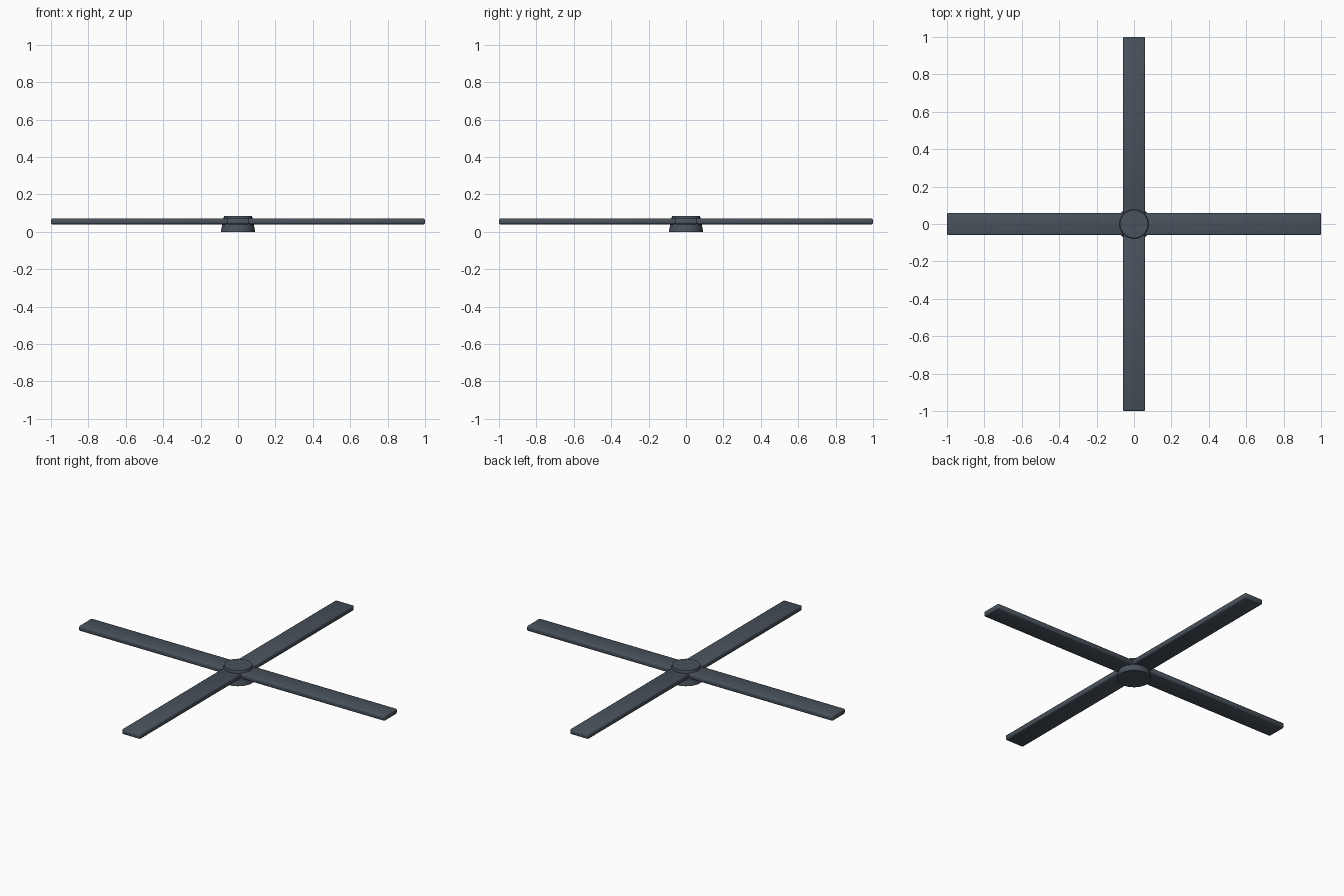
import bpy, bmesh, math
from mathutils import Matrix

if "Cube" in bpy.data.objects:
    bpy.data.objects.remove(bpy.data.objects["Cube"])

slate = bpy.data.materials.new("dark_slate")
slate.diffuse_color = (0.066, 0.084, 0.107, 1)
slate.use_nodes = True
slate.node_tree.nodes["Principled BSDF"].inputs["Base Color"].default_value = slate.diffuse_color


def make_object(name, bm, angle):
    bmesh.ops.recalc_face_normals(bm, faces=bm.faces)
    mesh = bpy.data.meshes.new(name)
    bm.to_mesh(mesh)
    bm.free()
    mesh.materials.append(slate)
    ob = bpy.data.objects.new(name, mesh)
    bpy.context.collection.objects.link(ob)
    bpy.ops.object.select_all(action='DESELECT')
    ob.select_set(True)
    bpy.context.view_layer.objects.active = ob
    bpy.ops.object.shade_smooth_by_angle(angle=math.radians(angle))
    return ob


# Tapered hub
bm = bmesh.new()
bmesh.ops.create_cone(bm, cap_ends=True, segments=32, radius1=0.092, radius2=0.075,
                      depth=0.085, matrix=Matrix.Translation((0, 0, 0.0425)))
make_object("hub", bm, 30)

# Four flat blades with softened edges
inner, outer, width, low, high = 0.04, 1.0, 0.12, 0.04, 0.07
for i in range(4):
    bm = bmesh.new()
    place = (Matrix.Translation(((inner + outer) / 2, 0, (low + high) / 2))
             @ Matrix.Diagonal((outer - inner, width, high - low, 1)))
    bmesh.ops.create_cube(bm, size=1, matrix=place)
    bmesh.ops.bevel(bm, geom=bm.edges[:], offset=0.007, segments=2,
                    profile=0.5, affect='EDGES')
    bmesh.ops.rotate(bm, verts=bm.verts, cent=(0, 0, 0),
                     matrix=Matrix.Rotation(i * math.pi / 2, 3, 'Z'))
    make_object(f"blade_{i + 1}", bm, 50)
